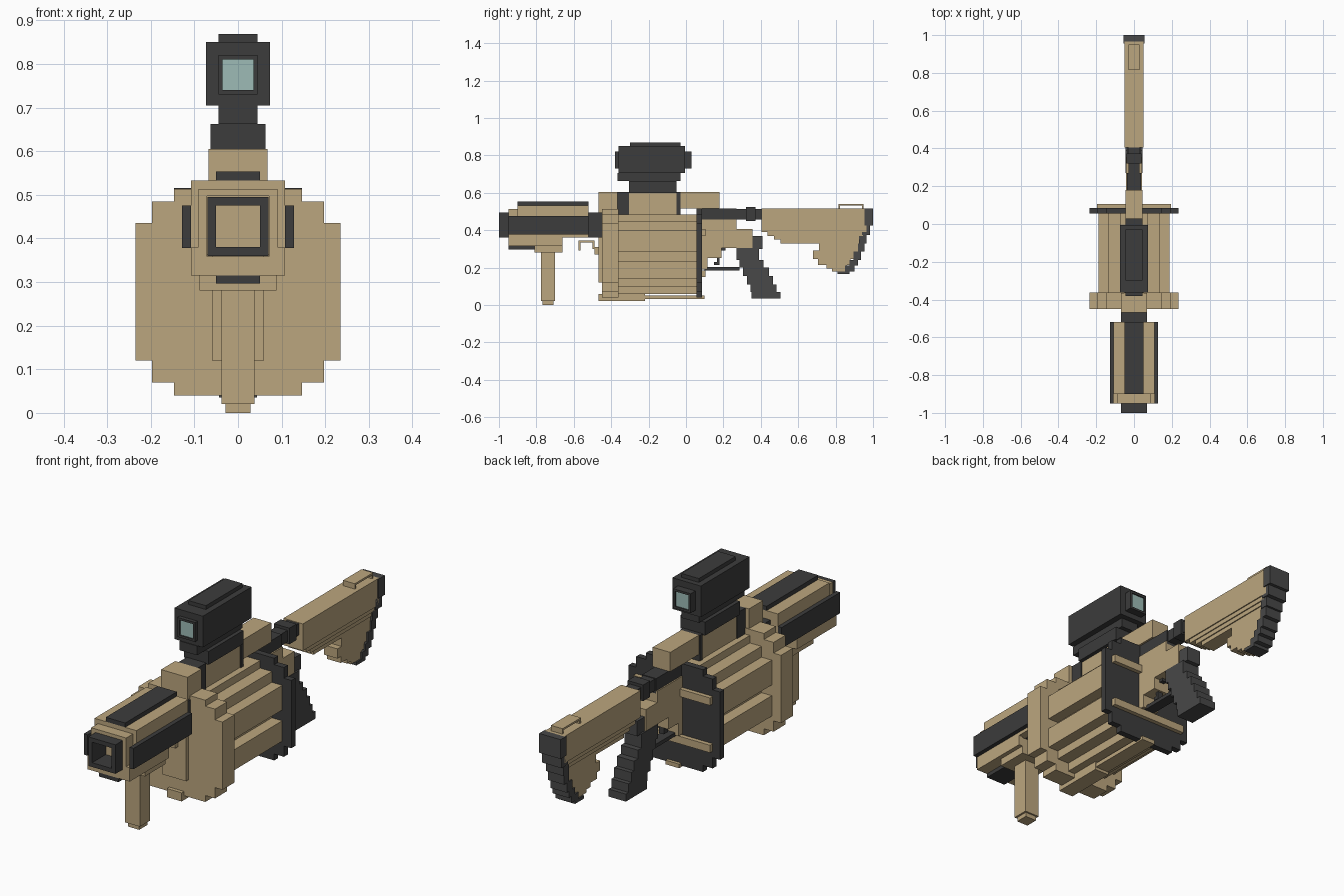
import bpy, bmesh
from mathutils import Vector


def material(name, r, g, b):
    m = bpy.data.materials.new(name)
    m.diffuse_color = (r, g, b, 1)
    return m


TAN = material("tan", 0.50, 0.38, 0.21)
DARK = material("dark", 0.045, 0.045, 0.045)
GREY = material("grip_grey", 0.065, 0.065, 0.065)
GLASS = material("glass", 0.34, 0.50, 0.47)


def part(name, mat, *boxes):
    """One object made of boxes (x0, x1, y0, y1, z0, z1)."""
    bm = bmesh.new()
    for x0, x1, y0, y1, z0, z1 in boxes:
        vs = bmesh.ops.create_cube(bm, size=1)["verts"]
        c = Vector((x0 + x1, y0 + y1, z0 + z1)) / 2
        for v in vs:
            v.co = Vector((v.co.x * (x1 - x0), v.co.y * (y1 - y0), v.co.z * (z1 - z0))) + c
    me = bpy.data.meshes.new(name)
    bm.to_mesh(me)
    bm.free()
    me.materials.append(mat)
    ob = bpy.data.objects.new(name, me)
    bpy.context.collection.objects.link(ob)
    return ob


def mid(hx, *r):
    """Box centred on x = 0 with half width hx."""
    return (-hx, hx) + r


def both(x0, x1, *r):
    """Mirrored pair of boxes."""
    return [(x0, x1) + r, (-x1, -x0) + r]


def tube(hx, wall, y0, y1, z0, z1):
    """Four walls of a square tube along y."""
    return both(hx - wall, hx, y0, y1, z0, z1) + [
        mid(hx - wall, y0, y1, z0, z0 + wall), mid(hx - wall, y0, y1, z1 - wall, z1)]


# Barrel with hollow muzzle
part("barrel", DARK, *tube(0.07, 0.02, -1.0, -0.88, 0.36, 0.495),
     mid(0.07, -0.88, -0.44, 0.36, 0.495))

# Handguard, rail strips and front grip
part("handguard", TAN, mid(0.108, -0.90, -0.52, 0.362, 0.533),
     *both(0.071, 0.09, -0.95, -0.90, 0.335, 0.513),
     mid(0.09, -0.95, -0.90, 0.497, 0.513),
     mid(0.108, -0.95, -0.66, 0.315, 0.358),
     *both(0.09, 0.108, -0.95, -0.66, 0.358, 0.38),
     mid(0.088, -0.81, -0.66, 0.28, 0.315))
part("handguard_side_strips", DARK, *both(0.108, 0.128, -0.95, -0.52, 0.378, 0.475))
part("handguard_top_strip", DARK, mid(0.05, -0.90, -0.52, 0.533, 0.553))
part("handguard_bottom_strip", DARK, mid(0.05, -0.95, -0.81, 0.297, 0.315))
part("front_grip", TAN, mid(0.038, -0.775, -0.70, 0.02, 0.28),
     mid(0.029, -0.767, -0.708, 0, 0.02))
part("front_lever", TAN, mid(0.02, -0.575, -0.565, 0.29, 0.345),
     mid(0.02, -0.565, -0.50, 0.335, 0.345),
     mid(0.02, -0.50, -0.49, 0.30, 0.345), mid(0.02, -0.49, -0.46, 0.27, 0.31))

# Stepped disc in front of the drum
part("front_plate", TAN, mid(0.235, -0.45, -0.362, 0.12, 0.435),
     mid(0.197, -0.45, -0.362, 0.07, 0.485), mid(0.147, -0.45, -0.362, 0.04, 0.513))
part("front_column", TAN, mid(0.06, -0.468, -0.45, 0.12, 0.51),
     mid(0.068, -0.468, -0.365, 0.50, 0.605))
part("bottom_rail", TAN, mid(0.038, -0.468, -0.22, 0.02, 0.06),
     mid(0.035, -0.22, 0.10, 0.033, 0.052))

# Drum with stepped chambers
part("drum", TAN, mid(0.135, -0.362, 0.056, 0.10, 0.45),
     mid(0.075, -0.362, 0.056, 0.06, 0.485),
     *both(0.13, 0.188, -0.362, 0.056, 0.285, 0.40),
     *both(0.13, 0.188, -0.362, 0.056, 0.14, 0.235))
part("rear_plate", DARK, mid(0.235, 0.056, 0.085, 0.12, 0.435),
     mid(0.197, 0.056, 0.085, 0.07, 0.485), mid(0.147, 0.056, 0.085, 0.04, 0.515))
part("rear_bars", TAN, mid(0.197, 0.085, 0.105, 0.37, 0.405),
     mid(0.197, 0.085, 0.105, 0.15, 0.185))

# Top rail and clamps
part("top_rail", TAN, mid(0.045, -0.305, -0.05, 0.48, 0.605),
     mid(0.045, -0.03, 0.18, 0.515, 0.605))
part("rail_clamps", DARK, mid(0.05, -0.365, -0.305, 0.48, 0.605),
     mid(0.05, -0.05, -0.03, 0.48, 0.605))

# Sight
part("sight_base", DARK, mid(0.063, -0.305, -0.05, 0.60, 0.662))
part("sight_body", DARK, mid(0.045, -0.365, -0.03, 0.662, 0.705),
     mid(0.073, -0.362, -0.005, 0.705, 0.85), mid(0.045, -0.30, -0.03, 0.85, 0.868))
for end, y0, y1 in (("front", -0.38, -0.362), ("rear", -0.005, 0.03)):
    part("sight_hood_" + end, DARK, *tube(0.045, 0.01, y0, y1, 0.73, 0.82))
    part("sight_lens_" + end, GLASS, mid(0.035, y0 + 0.006, y1 - 0.006, 0.74, 0.81))

# Receiver and trigger group
part("receiver", TAN, mid(0.042, 0.085, 0.27, 0.305, 0.458),
     mid(0.042, 0.27, 0.355, 0.305, 0.405), mid(0.042, 0.085, 0.19, 0.25, 0.305),
     mid(0.042, 0.085, 0.115, 0.19, 0.25))
part("receiver_top", DARK, mid(0.036, 0.085, 0.20, 0.458, 0.515),
     mid(0.036, 0.20, 0.27, 0.445, 0.515))
part("trigger", DARK, mid(0.012, 0.165, 0.18, 0.23, 0.305),
     mid(0.012, 0.15, 0.18, 0.215, 0.23), mid(0.012, 0.13, 0.21, 0.292, 0.306))
part("trigger_guard", DARK, mid(0.025, 0.10, 0.285, 0.185, 0.202))

# Pistol grip built of stepped layers
part("pistol_grip", GREY, mid(0.036, 0.355, 0.41, 0.30, 0.37),
     mid(0.044, 0.27, 0.39, 0.24, 0.305), mid(0.044, 0.285, 0.415, 0.20, 0.24),
     mid(0.044, 0.305, 0.445, 0.155, 0.20), mid(0.044, 0.325, 0.465, 0.11, 0.155),
     mid(0.044, 0.345, 0.485, 0.07, 0.11), mid(0.044, 0.35, 0.505, 0.035, 0.07))

# Buffer tube and stock
part("buffer_tube", DARK, mid(0.03, 0.27, 0.41, 0.458, 0.512),
     mid(0.04, 0.32, 0.372, 0.45, 0.525))
part("stock", TAN, mid(0.05, 0.405, 0.965, 0.39, 0.515),
     mid(0.045, 0.435, 0.945, 0.37, 0.39), mid(0.04, 0.47, 0.94, 0.35, 0.37),
     mid(0.035, 0.505, 0.935, 0.33, 0.35), mid(0.035, 0.71, 0.925, 0.28, 0.33),
     mid(0.035, 0.68, 0.90, 0.245, 0.29), mid(0.035, 0.705, 0.88, 0.215, 0.245),
     mid(0.035, 0.75, 0.86, 0.195, 0.215), mid(0.035, 0.78, 0.85, 0.18, 0.195))
part("butt_pad", GREY, mid(0.055, 0.955, 1.0, 0.425, 0.515),
     mid(0.05, 0.94, 0.985, 0.375, 0.425), mid(0.045, 0.925, 0.965, 0.33, 0.375),
     mid(0.042, 0.92, 0.955, 0.285, 0.33), mid(0.042, 0.895, 0.935, 0.24, 0.285),
     mid(0.042, 0.875, 0.92, 0.21, 0.24), mid(0.042, 0.85, 0.90, 0.18, 0.21),
     mid(0.042, 0.81, 0.875, 0.165, 0.18))
part("sling_loop", TAN, mid(0.03, 0.815, 0.95, 0.531, 0.54),
     mid(0.03, 0.815, 0.824, 0.513, 0.531), mid(0.03, 0.941, 0.95, 0.513, 0.531))
